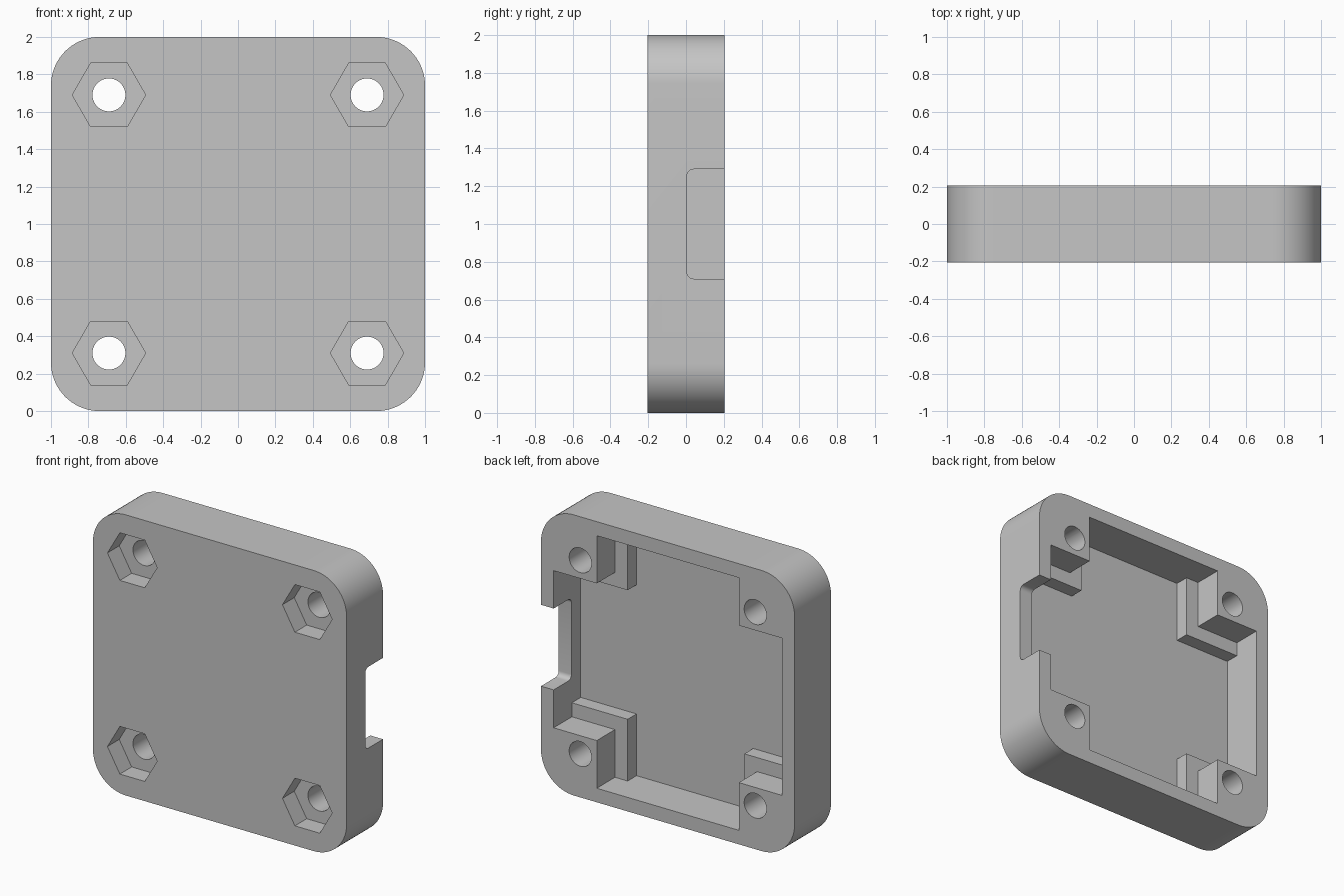
import bpy, bmesh
from math import sin, cos, pi, radians

cube = bpy.data.objects.get("Cube")
if cube:
    bpy.data.objects.remove(cube, do_unlink=True)

grey = bpy.data.materials.new("plain grey")
grey.use_nodes = True
colour = (0.56, 0.56, 0.56, 1)
grey.diffuse_color = colour
grey.node_tree.nodes["Principled BSDF"].inputs["Base Color"].default_value = colour

HALF_DEPTH = 0.205
MOUNT = 0.69        # offset of the screw holes from the centre


def prism(name, outline, start, end, along="y"):
    """Extrude a 2D outline: (x, z) along y, or (y, z) along x."""
    bm = bmesh.new()
    place = (lambda p: (p[0], start, p[1])) if along == "y" else (lambda p: (start, p[0], p[1]))
    face = bm.faces.new([bm.verts.new(place(p)) for p in outline])
    moved = bmesh.ops.extrude_face_region(bm, geom=[face])["geom"]
    shift = (0, end - start, 0) if along == "y" else (end - start, 0, 0)
    bmesh.ops.translate(bm, verts=[v for v in moved if isinstance(v, bmesh.types.BMVert)], vec=shift)
    bmesh.ops.recalc_face_normals(bm, faces=bm.faces)
    mesh = bpy.data.meshes.new(name)
    bm.to_mesh(mesh)
    bm.free()
    mesh.materials.append(grey)
    obj = bpy.data.objects.new(name, mesh)
    bpy.context.collection.objects.link(obj)
    return obj


def circle(cx, cz, radius, sides):
    return [(cx + radius * cos(2 * pi * i / sides), cz + radius * sin(2 * pi * i / sides))
            for i in range(sides)]


def rounded_box(cx, cz, half_w, half_h, radius, steps):
    points = []
    for quarter, (sx, sz) in enumerate([(1, 1), (-1, 1), (-1, -1), (1, -1)]):
        for i in range(steps + 1):
            a = (quarter + i / steps) * pi / 2
            points.append((cx + sx * (half_w - radius) + radius * cos(a),
                           cz + sz * (half_h - radius) + radius * sin(a)))
    return points


def cross(outer, inner):
    """Square with square corners left solid."""
    quarter = [(outer, inner), (inner, inner), (inner, outer)]
    points = []
    for _ in range(4):
        points += [(x, z + 1) for x, z in quarter]
        quarter = [(-z, x) for x, z in quarter]
    return points


# Rounded square tray body
tray = prism("case_tray", rounded_box(0, 1, 1, 1, 0.26, 18), -HALF_DEPTH, HALF_DEPTH)

# Stepped inner pocket, open at the back, and the cable notch in the left wall
cutters = [
    prism("upper_pocket_cutter", cross(0.9, 0.56), 0, 0.3),
    prism("lower_pocket_cutter", cross(0.9, 0.46), -0.1, 0.1),
    prism("cable_notch_cutter", rounded_box(0.2, 1, 0.195, 0.29, 0.035, 6), 0.8, 1.1, "x"),
]

# Screw holes with hexagonal nut recesses in the front
for x in (-MOUNT, MOUNT):
    for z in (1 - MOUNT, 1 + MOUNT):
        cutters.append(prism("nut_recess_cutter", circle(x, z, 0.196, 6), -0.3, -HALF_DEPTH + 0.133))
        cutters.append(prism("screw_hole_cutter", circle(x, z, 0.088, 40), -0.3, 0.3))

bpy.ops.object.select_all(action="DESELECT")
bpy.context.view_layer.objects.active = tray
tray.select_set(True)
for cutter in cutters:
    cutter.hide_render = True
    cut = tray.modifiers.new(cutter.name, "BOOLEAN")
    cut.operation = "DIFFERENCE"
    cut.solver = "EXACT"
    cut.object = cutter
    bpy.ops.object.modifier_apply(modifier=cut.name)
    bpy.data.objects.remove(cutter, do_unlink=True)

bpy.ops.object.shade_smooth_by_angle(angle=radians(30))
